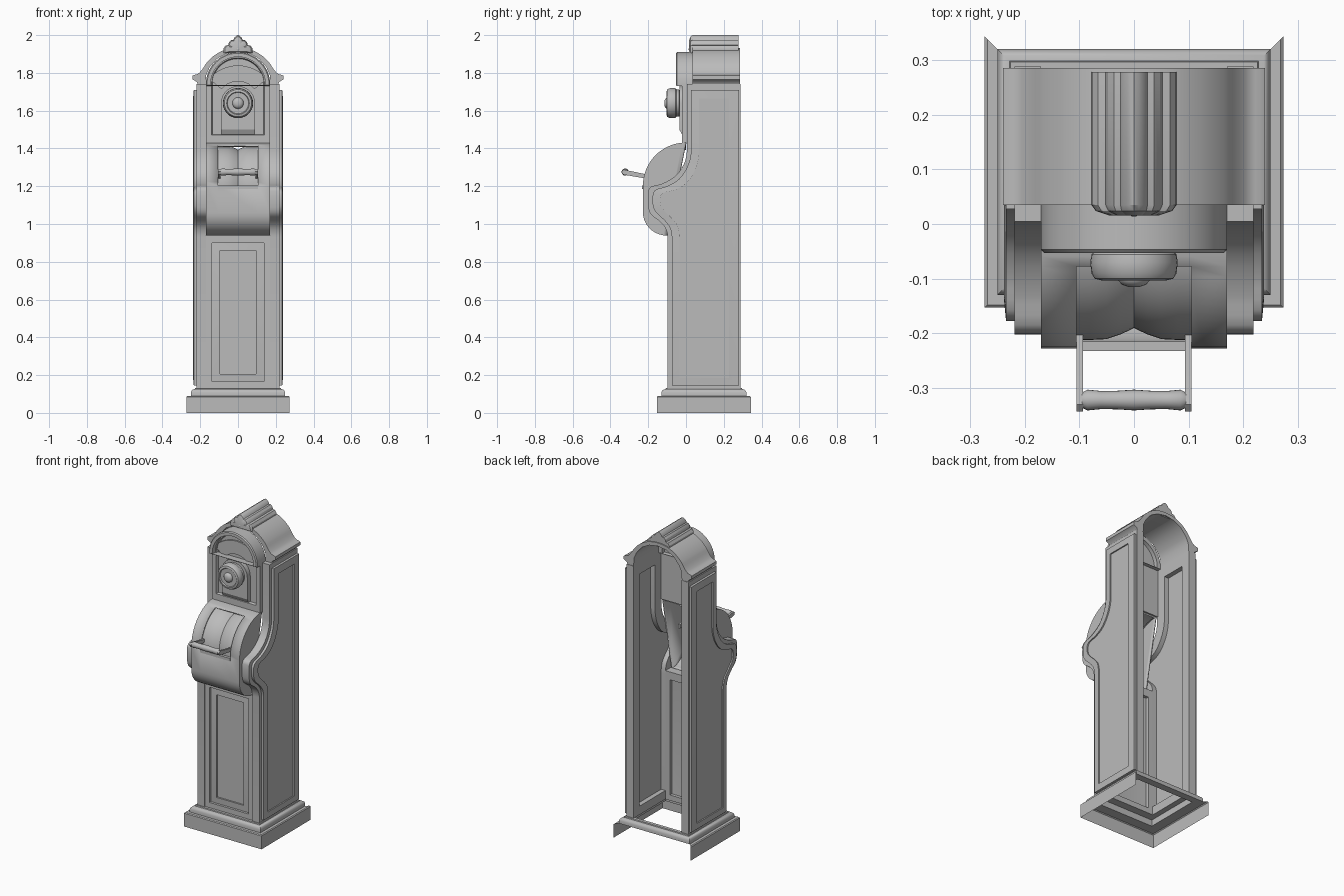
import bpy, bmesh, math
from mathutils import Vector, Matrix

if "Cube" in bpy.data.objects:
    bpy.data.objects.remove(bpy.data.objects["Cube"])

GREY = bpy.data.materials.new("plain_grey")
GREY.diffuse_color = (0.5, 0.5, 0.5, 1)
GREY.use_nodes = True
GREY.node_tree.nodes["Principled BSDF"].inputs["Base Color"].default_value = GREY.diffuse_color


def finish(name, bm, angle=35, normals=True):
    if normals:
        bmesh.ops.recalc_face_normals(bm, faces=bm.faces[:])
    me = bpy.data.meshes.new(name)
    bm.to_mesh(me)
    bm.free()
    ob = bpy.data.objects.new(name, me)
    bpy.context.collection.objects.link(ob)
    me.materials.append(GREY)
    bpy.ops.object.select_all(action='DESELECT')
    ob.select_set(True)
    bpy.context.view_layer.objects.active = ob
    bpy.ops.object.shade_smooth_by_angle(angle=math.radians(angle))
    return ob


def loft(name, loops, cap0=True, cap1=True, closed=True, angle=35):
    """Bridge a series of equal-length loops of 3D points."""
    bm = bmesh.new()
    rows = [[bm.verts.new(p) for p in lp] for lp in loops]
    n = len(rows[0])
    for a, b in zip(rows, rows[1:]):
        for i in range(n if closed else n - 1):
            j = (i + 1) % n
            bm.faces.new((a[i], a[j], b[j], b[i]))
    if cap0:
        bm.faces.new(rows[0])
    if cap1:
        bm.faces.new(rows[-1])
    return finish(name, bm, angle)


def box(name, x0, x1, y0, y1, z0, z1):
    sq = [(x0, y0), (x1, y0), (x1, y1), (x0, y1)]
    return loft(name, [[(x, y, z) for x, y in sq] for z in (z0, z1)])


def extrude_y(name, pts, y0, y1, angle=35):
    return loft(name, [[(x, y, z) for x, z in pts] for y in (y0, y1)], angle=angle)


def lathe(name, prof, origin, axis, n=32):
    """prof: (radius, distance along axis); axis 'x' or '-y'."""
    ox, oy, oz = origin
    loops = []
    for r, d in prof:
        ring = []
        for k in range(n):
            c, s = r * math.cos(k * math.tau / n), r * math.sin(k * math.tau / n)
            ring.append((ox + d, oy + c, oz + s) if axis == 'x' else (ox + c, oy - d, oz + s))
        loops.append(ring)
    return loft(name, loops)


def smooth(pts, steps=3):
    """Catmull-Rom through the inner points, straight end runs."""
    out = [pts[0]]
    for i in range(1, len(pts) - 2):
        p = [Vector(q) for q in pts[i - 1:i + 3]]
        m0 = (p[2] - p[0]).normalized() * (p[2] - p[1]).length
        m1 = (p[3] - p[1]).normalized() * (p[2] - p[1]).length
        for k in range(steps):
            t = k / steps
            out.append(tuple((2*t**3 - 3*t*t + 1) * p[1] + (t**3 - 2*t*t + t) * m0
                             + (3*t*t - 2*t**3) * p[2] + (t**3 - t*t) * m1))
    return out + [pts[-2], pts[-1]]


# Base: open-backed skirt and closed moulding ring
def rect(h, z, back=True):
    v = h - 0.025
    return [(h, 0.095 + v, z), (h, 0.095 - v, z), (-h, 0.095 - v, z), (-h, 0.095 + v, z)]


loft("plinth", [rect(h, z) for h, z in
     ((0.273, 0), (0.273, 0.085), (0.268, 0.09), (0.245, 0.09))], False, False, closed=False)
mould = [(0.205, 0.09), (0.25, 0.09), (0.25, 0.108), (0.246, 0.118), (0.238, 0.124),
         (0.228, 0.126), (0.226, 0.132), (0.205, 0.132), (0.205, 0.09)]
loft("base_moulding", [rect(h, z) for h, z in mould], False, False)

# Side panels: thick board, raised border, sunken field on both faces
outer = smooth([(0.005, 1.74), (0.005, 1.39), (-0.01, 1.32), (-0.055, 1.255), (-0.13, 1.212),
                (-0.185, 1.197), (-0.2, 1.175), (-0.2, 1.09), (-0.185, 1.05), (-0.14, 1.015),
                (-0.11, 0.98), (-0.097, 0.93), (-0.097, 0.13)]) + [(0.288, 0.13), (0.288, 1.74)]
raised = smooth([(0.027, 1.71), (0.027, 1.385), (0.01, 1.31), (-0.035, 1.24), (-0.1, 1.2),
                 (-0.157, 1.183), (-0.175, 1.16), (-0.175, 1.095), (-0.157, 1.06), (-0.115, 1.02),
                 (-0.085, 0.98), (-0.075, 0.93), (-0.075, 0.145)]) + [(0.28, 0.145), (0.28, 1.71)]
field = smooth([(0.07, 1.665), (0.07, 1.38), (0.05, 1.29), (0.0, 1.215), (-0.06, 1.18),
                (-0.12, 1.165), (-0.135, 1.145), (-0.135, 1.105), (-0.12, 1.075), (-0.075, 1.03),
                (-0.045, 0.99), (-0.035, 0.93), (-0.035, 0.185)]) + [(0.228, 0.185), (0.228, 1.665)]
for s, side in ((1, "right"), (-1, "left")):
    layers = [(field, 0.2), (field, 0.17), (outer, 0.17), (outer, 0.219), (raised, 0.219),
              (raised, 0.234), (field, 0.238), (field, 0.23)]
    loft(side + "_side_panel", [[(s * x, y, z) for y, z in p] for p, x in layers], angle=30)


# Lower front panel with a sunken moulded field
def front_rect(x, z0, z1, y):
    return [(-x, y, z0), (x, y, z0), (x, y, z1), (-x, y, z1)]


loft("front_panel", [front_rect(*a) for a in (
    (0.095, 0.205, 0.86, -0.06), (0.138, 0.165, 0.9, -0.055), (0.138, 0.165, 0.9, -0.035),
    (0.17, 0.13, 0.95, -0.035), (0.17, 0.13, 0.95, -0.09), (0.138, 0.165, 0.9, -0.09),
    (0.138, 0.165, 0.9, -0.075), (0.095, 0.205, 0.86, -0.08), (0.095, 0.205, 0.86, -0.07))])

# Reel housing: curved shell with a viewing opening
R, CZ = 0.228, 1.203
hood = [(-R * math.cos(math.radians(a)), CZ + R * math.sin(math.radians(a)))
        for a in range(90, -1, -5)]
hood += [(-R, 1.06)] + [(-0.098 - 0.13 * math.cos(math.radians(a)), 1.06 - 0.122 * math.sin(math.radians(a)))
                        for a in range(10, 91, 10)]
bm = bmesh.new()
cols = (-0.17, -0.105, 0.105, 0.17)
grid = [[bm.verts.new((x, y, z)) for x in cols] for y, z in hood]
for i in range(len(hood) - 1):
    for j in range(3):
        if j == 1 and 4 <= i < 18:
            continue
        bm.faces.new((grid[i][j], grid[i][j + 1], grid[i + 1][j + 1], grid[i + 1][j]))
for j in (0, 3):
    bm.faces.new([row[j] for row in grid])
housing = finish("reel_housing", bm)
mod = housing.modifiers.new("thickness", 'SOLIDIFY')
mod.thickness = 0.01
mod.offset = -1

# Creased card reel behind the opening
bm = bmesh.new()
xs = [-0.15, -0.11, -0.08, -0.05, -0.025, -0.008, 0, 0.008, 0.025, 0.05, 0.08, 0.11, 0.15]
rad = [0.212 - 0.022 * max(0, 1 - abs(x) / 0.06) ** 1.5 for x in xs]
rows = [[bm.verts.new((x, -r * math.cos(math.radians(a)), CZ + r * math.sin(math.radians(a))))
         for x, r in zip(xs, rad)] for a in range(-10, 91, 5)]
for a, b in zip(rows, rows[1:]):
    for i in range(len(xs) - 1):
        bm.faces.new((a[i], a[i + 1], b[i + 1], b[i]))
finish("card_reel", bm)
box("opening_lip", -0.105, 0.105, -0.232, -0.215, 1.185, 1.203)

# Pull handle
for s, side in ((1, "right"), (-1, "left")):
    arm = [(-0.07, 1.225), (-0.07, 1.25), (-0.22, 1.265), (-0.33, 1.288), (-0.343, 1.277),
           (-0.335, 1.262), (-0.22, 1.242)]
    loft(side + "_handle_arm", [[(s * x, y, z) for y, z in arm] for x in (0.093, 0.105)])
lathe("handle_grip", [(0.014, -0.095), (0.019, -0.085), (0.0165, -0.06), (0.017, -0.03), (0.019, 0),
                      (0.017, 0.03), (0.0165, 0.06), (0.019, 0.085), (0.014, 0.095)],
      (0, -0.322, 1.275), 'x', 20)


# Arched upper door
def arch(r, zb, n=24, zc=1.74):
    return [(-r, zb)] + [(-r * math.cos(math.pi * k / n), zc + r * math.sin(math.pi * k / n))
                         for k in range(n + 1)] + [(r, zb)]


def arch_loft(name, layers, **kw):
    return loft(name, [[(x, y, z) for x, z in arch(r, zb)] for r, zb, y in layers], **kw)


arch_loft("upper_door", [(0.14, 1.47, 0.01), (0.17, 1.425, 0.01), (0.17, 1.425, -0.02),
                         (0.14, 1.47, -0.02), (0.135, 1.475, -0.005)])
arch_loft("door_hood", [(0.145, 1.73, 0.035), (0.17, 1.73, 0.035), (0.17, 1.73, -0.047),
                        (0.164, 1.735, -0.053), (0.145, 1.735, -0.053), (0.145, 1.73, 0.035)],
          cap0=False, cap1=False)

# Dial mounting plate, sloping sill and fan plate
mount = [(-0.09, 1.5)] + [(0.09 * math.cos(math.radians(a)), 1.64 + 0.09 * math.sin(math.radians(a)))
                          for a in range(180, -1, -12)] + [(0.09, 1.5)]
extrude_y("dial_mount", mount, -0.035, 0.0)
loft("sill", [[(x, y, z) for y, z in ((0, 1.475), (-0.022, 1.475), (-0.035, 1.5), (0, 1.505))]
              for x in (-0.09, 0.09)])
fan = [(r * math.cos(math.radians(a)), 1.64 + r * math.sin(math.radians(a)))
       for r, angs in ((0.2, range(40, 141, 10)), (0.115, range(140, 39, -10))) for a in angs]
extrude_y("fan_plate", fan, -0.014, -0.004)
lathe("dial", [(0.06, 0.03), (0.072, 0.037), (0.072, 0.05), (0.078, 0.056), (0.08, 0.07), (0.078, 0.09),
               (0.072, 0.1), (0.06, 0.103), (0.056, 0.097), (0.03, 0.096), (0.028, 0.104),
               (0.022, 0.111), (0.01, 0.115)], (0, 0, 1.64), '-y')

# Arched roof shell with flared eaves
top = smooth([(0.24, 1.765), (0.24, 1.785), (0.212, 1.795), (0.188, 1.82), (0.165, 1.855), (0.125, 1.893),
              (0.07, 1.922), (0.0, 1.932), (-0.07, 1.922)])[:-1]
under = [(0, 1.912), (0.06, 1.902), (0.11, 1.876), (0.15, 1.83), (0.168, 1.79), (0.17, 1.74),
         (0.212, 1.74), (0.218, 1.752)]
half = top + under                       # right half, from eave over the crown and back
bm = bmesh.new()
for s in (1, -1):
    rows = [[bm.verts.new((s * x, y, z)) for x, z in half] for y in (0.035, 0.285)]
    n = len(half)
    for i in range(n):
        if i != len(top) - 1:
            j = (i + 1) % n
            bm.faces.new((rows[0][i], rows[0][j], rows[1][j], rows[1][i]))
    bm.faces.new(rows[0])
    bm.faces.new(rows[1])
bmesh.ops.remove_doubles(bm, verts=bm.verts[:], dist=1e-5)
finish("roof", bm)

# Scalloped crest with a front bead
c = [(0.078, 1.905), (0.077, 1.93), (0.066, 1.945), (0.052, 1.947), (0.048, 1.962), (0.037, 1.973),
     (0.025, 1.974), (0.02, 1.986), (0.009, 1.996)]
crest = c + [(0, 2.0)] + [(-x, z) for x, z in reversed(c)]
loft("crest", [[(x * k, y, 1.925 + (z - 1.925) * k) for x, z in crest] for k, y in
               ((0.6, 0.016), (0.9, 0.024), (1, 0.035), (1, 0.278))], angle=30)
lathe("crest_bead", [(0.004, 0.016), (0.012, 0.011), (0.016, 0), (0.016, -0.02)], (0, 0.03, 1.925), '-y', 16)
